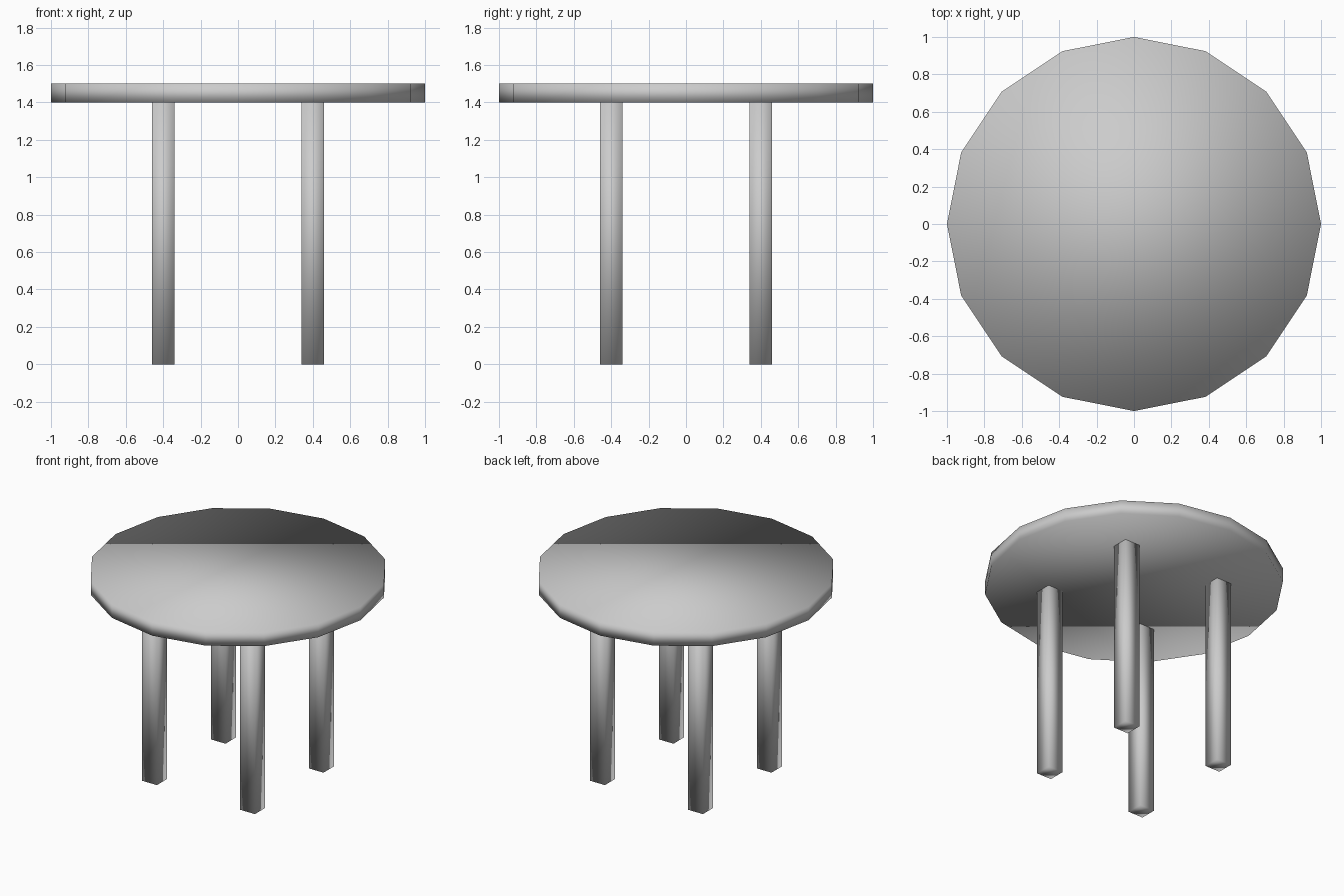
import bpy

if "Cube" in bpy.data.objects:
    bpy.data.objects.remove(bpy.data.objects["Cube"])

TOP_Z, THICK = 1.5, 0.1
LEG_W, LEG_POS = 0.12, 0.4
LEG_H = TOP_Z - THICK

# round sixteen-sided table top
bpy.ops.mesh.primitive_cylinder_add(vertices=16, radius=1.0, depth=THICK,
                                    location=(0, 0, TOP_Z - THICK / 2))
top = bpy.context.object
top.name = "table_top"
bpy.ops.object.shade_smooth()


def add_leg(name, x, y):
    bpy.ops.mesh.primitive_cube_add(size=1, location=(x, y, LEG_H / 2))
    leg = bpy.context.object
    leg.name = name
    leg.scale = (LEG_W, LEG_W, LEG_H)
    bpy.ops.object.transform_apply(location=False, rotation=False, scale=True)
    bpy.ops.object.shade_smooth()


# four square legs
for sy, depth_name in ((-1, "front"), (1, "back")):
    for sx, side_name in ((-1, "left"), (1, "right")):
        add_leg(f"{depth_name}_{side_name}_leg", sx * LEG_POS, sy * LEG_POS)
